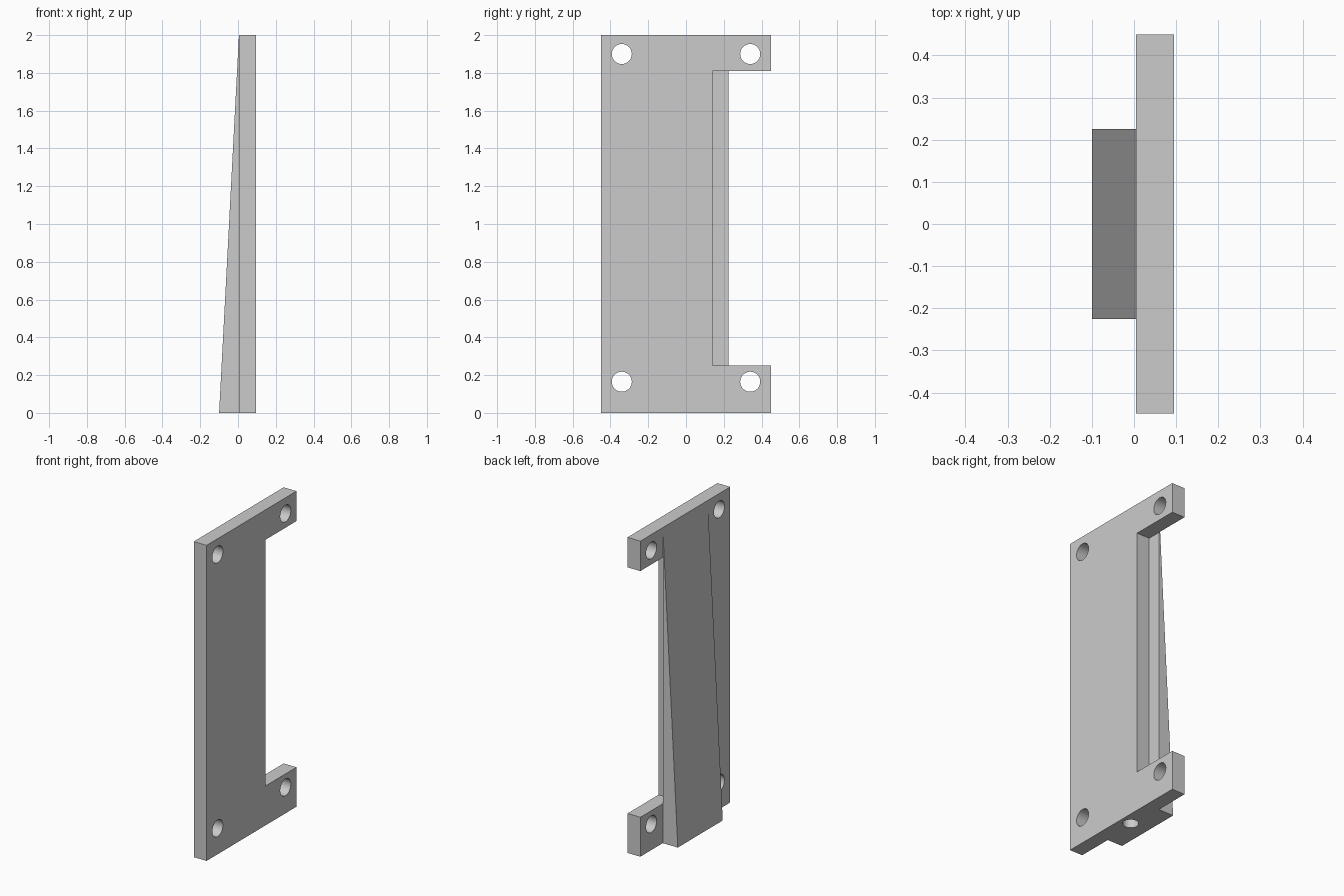
import bpy
import bmesh
from mathutils import Matrix, Vector

cube = bpy.data.objects.get("Cube")
if cube:
    bpy.data.objects.remove(cube, do_unlink=True)

grey = bpy.data.materials.new("light grey")
grey.use_nodes = True
colour = (0.6, 0.6, 0.6, 1)
grey.diffuse_color = colour
grey.node_tree.nodes["Principled BSDF"].inputs["Base Color"].default_value = colour

BACK, FACE = 0.005, 0.095      # plate thickness along x
HALF = 0.45                    # half width of the plate


def add_object(name, bm):
    bmesh.ops.recalc_face_normals(bm, faces=bm.faces)
    mesh = bpy.data.meshes.new(name)
    bm.to_mesh(mesh)
    bm.free()
    obj = bpy.data.objects.new(name, mesh)
    bpy.context.collection.objects.link(obj)
    mesh.materials.append(grey)
    return obj


def extrude_profile(name, points, offset):
    bm = bmesh.new()
    face = bm.faces.new([bm.verts.new(p) for p in points])
    result = bmesh.ops.extrude_face_region(bm, geom=[face])
    verts = [g for g in result["geom"] if isinstance(g, bmesh.types.BMVert)]
    bmesh.ops.translate(bm, verts=verts, vec=offset)
    return add_object(name, bm)


def drill(targets, centre, axis, radius, depth):
    bm = bmesh.new()
    turn = Vector((0, 0, 1)).rotation_difference(Vector(axis)).to_matrix().to_4x4()
    bmesh.ops.create_cone(bm, cap_ends=True, segments=48, radius1=radius,
                          radius2=radius, depth=depth,
                          matrix=Matrix.Translation(centre) @ turn)
    cutter = add_object("hole_cutter", bm)
    cutter.hide_render = True
    for obj in targets:
        mod = obj.modifiers.new("hole", "BOOLEAN")
        mod.operation = "DIFFERENCE"
        mod.solver = "EXACT"
        mod.object = cutter
        bpy.context.view_layer.objects.active = obj
        bpy.ops.object.modifier_apply(modifier=mod.name)
    bpy.data.objects.remove(cutter, do_unlink=True)


# Mounting plate with a notch along one side
outline = [(-HALF, 0), (HALF, 0), (HALF, 0.25), (0.14, 0.25),
           (0.14, 1.81), (HALF, 1.81), (HALF, 2), (-HALF, 2)]
plate = extrude_profile("mounting_plate", [(BACK, y, z) for y, z in outline],
                        (FACE - BACK, 0, 0))

# Tapered wedge behind the plate
wedge = extrude_profile("tapered_wedge",
                        [(-0.1, -0.225, 0), (BACK, -0.225, 0), (BACK, -0.225, 2)],
                        (0, 0.45, 0))

# Four screw holes through the plate
for y in (-0.34, 0.34):
    for z in (0.165, 1.9):
        drill([plate], (0.05, y, z), (1, 0, 0), 0.053, 0.4)

# Blind hole in the underside
drill([plate, wedge], (0.025, 0, 0), (0, 0, 1), 0.046, 0.8)

for obj in (plate, wedge):
    bpy.ops.object.select_all(action="DESELECT")
    obj.select_set(True)
    bpy.context.view_layer.objects.active = obj
    bpy.ops.object.shade_smooth_by_angle()
